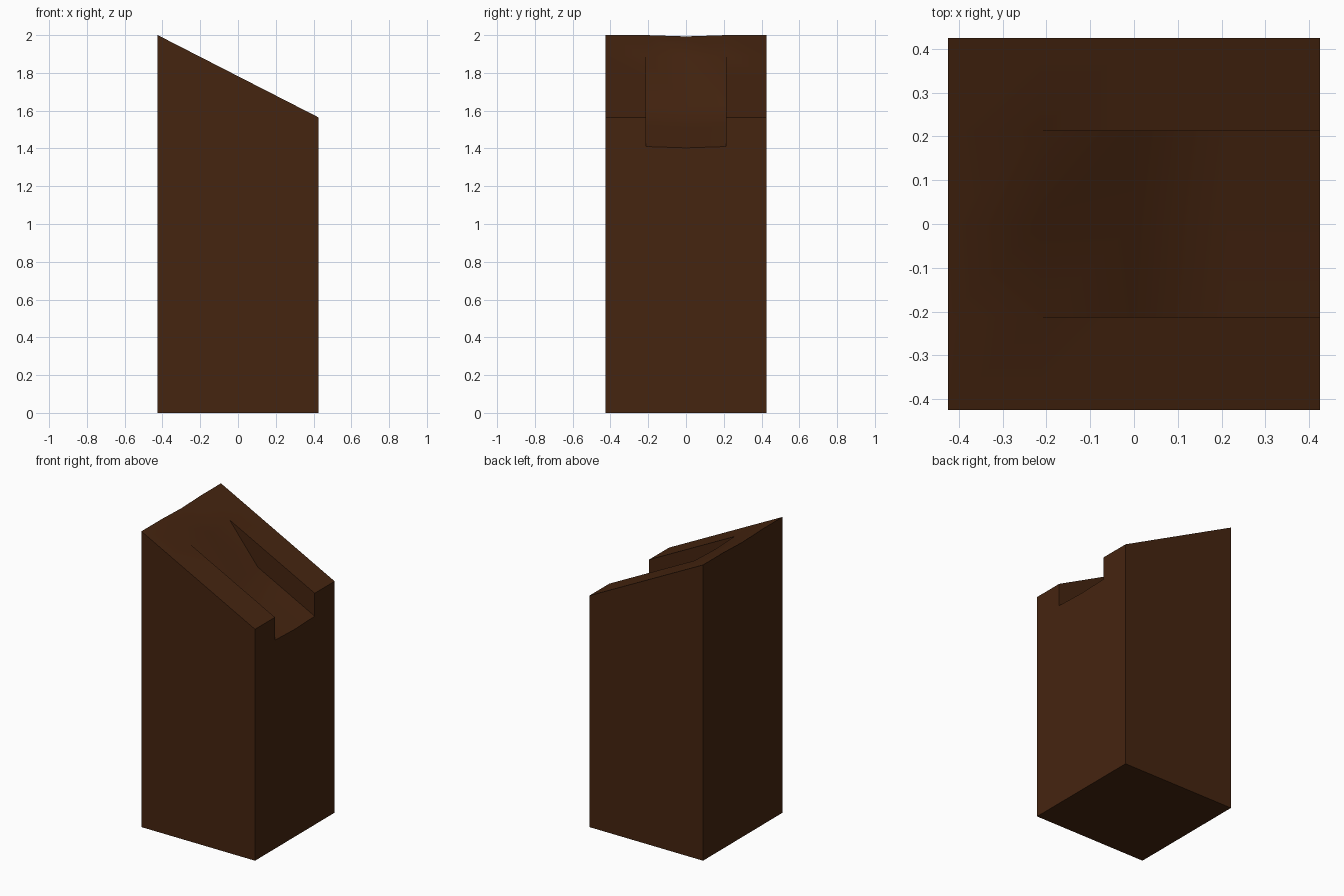
import bpy, bmesh, math

if "Cube" in bpy.data.objects:
    bpy.data.objects.remove(bpy.data.objects["Cube"])

H = 0.425           # half width of the block
G = H / 2           # half width of the groove
XS = [-H, -G, 0.0, G, H]
YS = [-H, -G, 0.0, G, H]

bm = bmesh.new()
cache = {}


def v(x, y, z):
    key = (round(x, 4), round(y, 4), round(z, 4))
    if key not in cache:
        cache[key] = bm.verts.new(key)
    return cache[key]


def face(points):
    verts = []
    for p in points:
        q = v(*p)
        if q not in verts:
            verts.append(q)
    return bm.faces.new(verts)


def slope(x):
    return 2.0 - (x + H) * 0.435 / 0.85


def rail(x, y):
    # plain slanted top
    return (x, y, slope(x))


def floor(x, y):
    # groove floor: ramps down, then follows the slope, sagging in the middle
    depth = 0.155 if x > -0.1 else 0.0
    sag = 0.007 if y == 0 else 0.0
    return (x, y, slope(x) - depth - sag)


# Top surface, rails outside and groove inside
for i in range(4):
    for j in range(4):
        f = floor if j in (1, 2) else rail
        face([f(XS[i], YS[j]), f(XS[i + 1], YS[j]),
              f(XS[i + 1], YS[j + 1]), f(XS[i], YS[j + 1])])

# Groove walls
for y in (-G, G):
    for i in (1, 2, 3):
        a, b = XS[i], XS[i + 1]
        face([rail(a, y), rail(b, y), floor(b, y), floor(a, y)])

# Front and back sides
for y in (-H, H):
    face([(-H, y, 0), (H, y, 0)] + [rail(x, y) for x in reversed(XS)])

# Tall left side and notched right side
for x in (-H, H):
    face([(x, -H, 0), (x, H, 0), rail(x, H), rail(x, G), floor(x, G), floor(x, 0.0),
          floor(x, -G), rail(x, -G), rail(x, -H)])

# Base
face([(-H, -H, 0), (H, -H, 0), (H, H, 0), (-H, H, 0)])

bmesh.ops.recalc_face_normals(bm, faces=bm.faces)
mesh = bpy.data.meshes.new("grooved_block")
bm.to_mesh(mesh)
bm.free()

block = bpy.data.objects.new("grooved_block", mesh)
bpy.context.collection.objects.link(block)
wood = bpy.data.materials.new("dark brown wood")
wood.diffuse_color = (0.06, 0.018, 0.005, 1)
wood.use_nodes = True
wood.node_tree.nodes["Principled BSDF"].inputs["Base Color"].default_value = wood.diffuse_color
mesh.materials.append(wood)

bpy.context.view_layer.objects.active = block
block.select_set(True)
bpy.ops.object.shade_smooth_by_angle(angle=math.radians(30))
